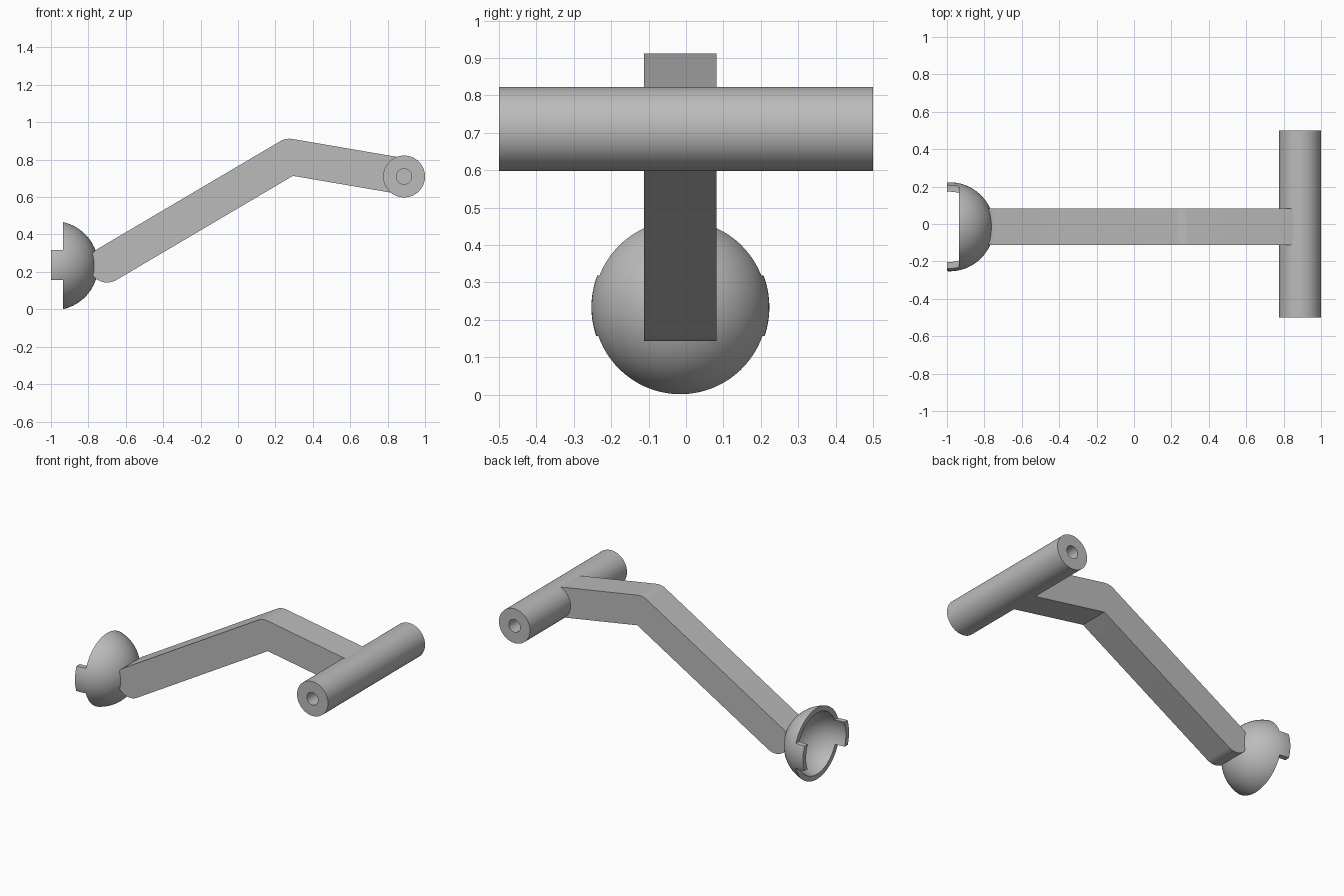
import bpy, bmesh
from math import pi, cos, sin, atan2
from mathutils import Vector

cube = bpy.data.objects.get("Cube")
if cube:
    bpy.data.objects.remove(cube, do_unlink=True)

grey = bpy.data.materials.new("plain grey")
grey.use_nodes = True
grey.diffuse_color = (0.5, 0.5, 0.5, 1)
grey.node_tree.nodes["Principled BSDF"].inputs["Base Color"].default_value = (0.5, 0.5, 0.5, 1)


def finish(name):
    """Name the active object and give it the material."""
    ob = bpy.context.object
    ob.name = name
    ob.data.materials.append(grey)
    return ob


def sphere(name, radius, loc):
    bpy.ops.mesh.primitive_uv_sphere_add(segments=80, ring_count=40, radius=radius, location=loc)
    return finish(name)


def rod(name, radius, length, loc):
    bpy.ops.mesh.primitive_cylinder_add(vertices=64, radius=radius, depth=length,
                                        location=loc, rotation=(pi / 2, 0, 0))
    return finish(name)


def box(name, low, high):
    low, high = Vector(low), Vector(high)
    bpy.ops.mesh.primitive_cube_add(size=1, location=(low + high) / 2)
    bpy.context.object.scale = high - low
    return finish(name)


def cut(target, cutter, keep=False):
    """Subtract the cutter from the target, then drop the cutter."""
    bpy.context.view_layer.update()
    mod = target.modifiers.new("cut", 'BOOLEAN')
    mod.operation, mod.solver, mod.object = 'DIFFERENCE', 'EXACT', cutter
    with bpy.context.temp_override(object=target, active_object=target):
        bpy.ops.object.modifier_apply(modifier=mod.name)
    if not keep:
        bpy.data.objects.remove(cutter, do_unlink=True)


def smooth(ob):
    bpy.ops.object.select_all(action='DESELECT')
    ob.select_set(True)
    bpy.context.view_layer.objects.active = ob
    bpy.ops.object.shade_smooth_by_angle(angle=pi / 6)


def arc(centre, radius, start, end, steps):
    angles = [start + (end - start) * i / steps for i in range(steps + 1)]
    return [(centre[0] + radius * cos(a), centre[1] + radius * sin(a)) for a in angles]


MID_Y = -0.015
HALF = 0.097
foot, elbow, hub = (-0.70, 0.24), (0.275, 0.815), (0.888, 0.71)

# Bent arm: rounded outline around the foot, elbow and hub points, extruded in y
rise = atan2(elbow[1] - foot[1], elbow[0] - foot[0])
fall = atan2(hub[1] - elbow[1], hub[0] - elbow[0])
inner = arc(elbow, HALF / cos((rise - fall) / 2), (rise + fall - pi) / 2, 0, 1)[:1]
outline = (arc(foot, HALF, rise + pi / 2, rise + 1.5 * pi, 24) + inner
           + arc(hub, HALF, fall - pi / 2, fall + pi / 2, 24)
           + arc(elbow, HALF, fall + pi / 2, rise + pi / 2, 10))
bm = bmesh.new()
face = bm.faces.new([bm.verts.new((x, MID_Y - HALF, z)) for x, z in outline])
side = bmesh.ops.extrude_face_region(bm, geom=[face])
bmesh.ops.translate(bm, vec=(0, 2 * HALF, 0),
                    verts=[v for v in side["geom"] if isinstance(v, bmesh.types.BMVert)])
bmesh.ops.recalc_face_normals(bm, faces=bm.faces)
mesh = bpy.data.meshes.new("arm")
bm.to_mesh(mesh)
bm.free()
arm = bpy.data.objects.new("arm", mesh)
bpy.context.collection.objects.link(arm)
mesh.materials.append(grey)

# Hollow cup, trimmed to a rim with two side tabs
centre = (-0.986, MID_Y, 0.2335)
cup = sphere("cup", 0.238, centre)
hollow = sphere("hollow", 0.206, centre)
cut(cup, hollow, keep=True)
cut(arm, hollow)
cut(cup, box("front_trim", (-2, -1, -1), (-1, 1, 1)))
cut(cup, box("upper_trim", (-2, -1, 0.318), (-0.935, 1, 1)))
cut(cup, box("lower_trim", (-2, -1, -1), (-0.935, 1, 0.157)))

# Crossbar with a bore that the arm blocks in the middle
crossbar = rod("crossbar", 0.112, 1.0, (hub[0], 0, hub[1]))
cut(crossbar, rod("bore", 0.041, 1.2, (hub[0], 0, hub[1])))

for part in (arm, cup, crossbar):
    smooth(part)
